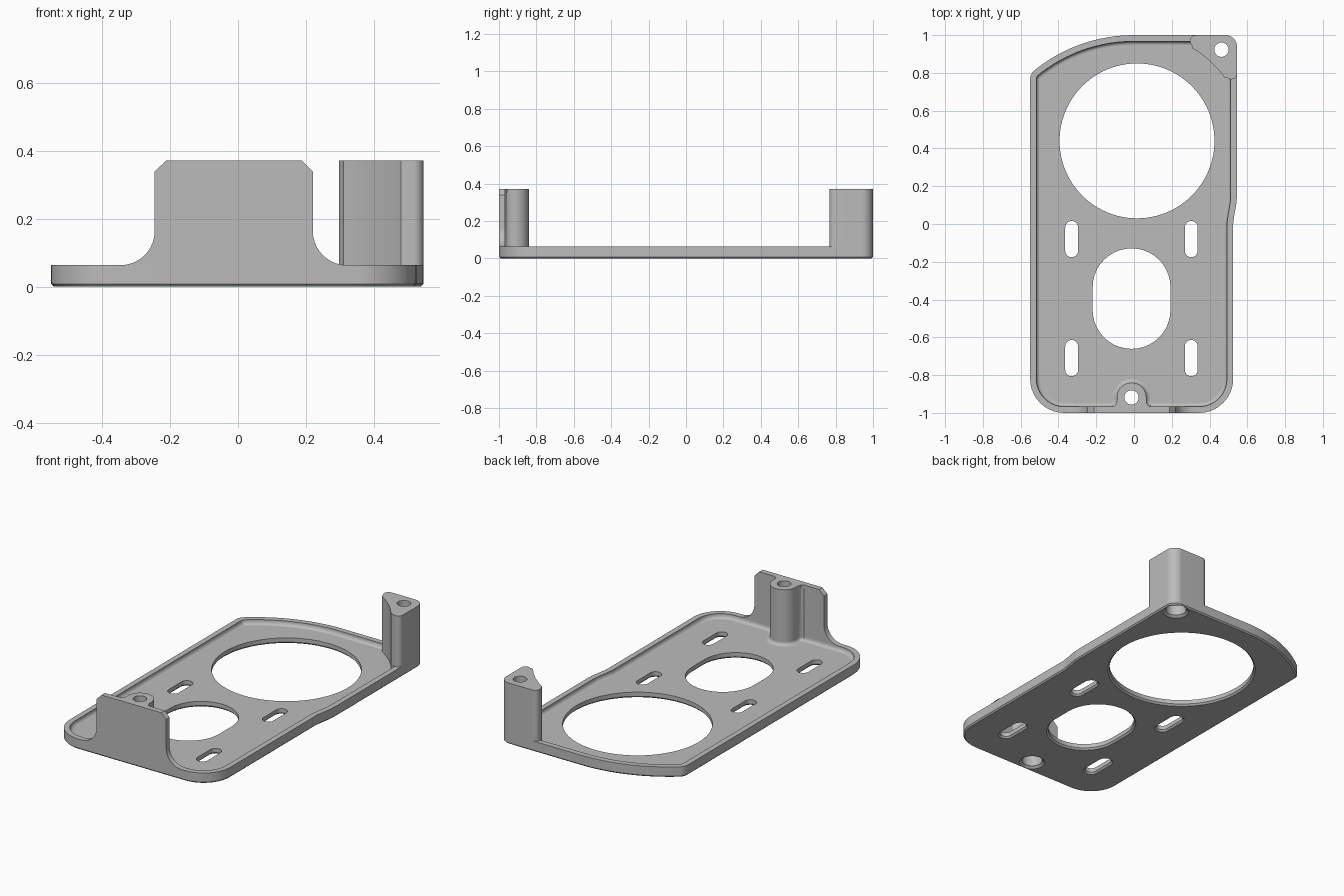
import bpy, bmesh
from math import cos, sin, radians
from mathutils import Matrix, Vector

if "Cube" in bpy.data.objects:
    bpy.data.objects.remove(bpy.data.objects["Cube"])

RIM, FLOOR, TOP = 0.063, 0.035, 0.37

grey = bpy.data.materials.new("plain_grey")
grey.use_nodes = True
grey.diffuse_color = (0.5, 0.5, 0.5, 1)
grey.node_tree.nodes["Principled BSDF"].inputs["Base Color"].default_value = (0.5, 0.5, 0.5, 1)


def arc(cx, cy, r, a0, a1, n=10):
    angles = [radians(a0 + (a1 - a0) * i / n) for i in range(n + 1)]
    return [(cx + r * cos(a), cy + r * sin(a)) for a in angles]


def circle(cx, cy, r, n=64):
    return arc(cx, cy, r, 0, 360, n)[:-1]


def slot(cx, cy, r, half):
    """Vertical slot outline with round ends."""
    return arc(cx, cy + half - r, r, 0, 180, 20) + arc(cx, cy - half + r, r, 180, 360, 20)


def inset(pts, d):
    """Move a counter-clockwise outline inward by d."""
    out = []
    for i, p in enumerate(pts):
        p = Vector(p)
        a = (p - Vector(pts[i - 1])).normalized()
        b = (Vector(pts[(i + 1) % len(pts)]) - p).normalized()
        na, nb = Vector((-a.y, a.x)), Vector((-b.y, b.x))
        out.append(p + (na + nb) * d / (1 + na.dot(nb)))
    return out


def loft(name, pts, levels, upright=False):
    """Stack inset copies of an outline; levels are (height, inset)."""
    bm = bmesh.new()
    rings = [[bm.verts.new((p[0], p[1], z)) for p in inset(pts, d)] for z, d in levels]
    bm.faces.new(rings[0][::-1])
    bm.faces.new(rings[-1])
    n = len(pts)
    for lo, hi in zip(rings, rings[1:]):
        for i in range(n):
            j = (i + 1) % n
            bm.faces.new((lo[i], lo[j], hi[j], hi[i]))
    if upright:
        bm.transform(Matrix.Rotation(radians(90), 4, 'X'))
    me = bpy.data.meshes.new(name)
    bm.to_mesh(me)
    bm.free()
    ob = bpy.data.objects.new(name, me)
    bpy.context.collection.objects.link(ob)
    me.materials.append(grey)
    return ob


def finish(ob, cutters):
    """Cut the openings, then shade smoothly with sharp edges."""
    bpy.ops.object.select_all(action='DESELECT')
    ob.select_set(True)
    bpy.context.view_layer.objects.active = ob
    for c in cutters:
        m = ob.modifiers.new("cut", 'BOOLEAN')
        m.operation, m.solver, m.object = 'DIFFERENCE', 'EXACT', c
        bpy.ops.object.modifier_apply(modifier=m.name)
    bpy.ops.object.shade_smooth_by_angle(angle=radians(35))
    w = ob.modifiers.new("weighted", 'WEIGHTED_NORMAL')
    w.keep_sharp = True


# Plate outline, counter-clockwise from the front left corner
outline = (arc(-0.37, -0.82, 0.18, 180, 270) + arc(0.345, -0.82, 0.18, 270, 360)
           + [(0.525, 0.0), (0.53, 0.04), (0.542, 0.11), (0.545, 0.15)]
           + arc(0.485, 0.94, 0.06, 0, 90, 8)
           + arc(0, 0.16, 0.84, 90, 128.9, 16)
           + arc(-0.49, 0.767, 0.06, 128.9, 180, 5)[1:])
plate = loft("base_plate", outline, [(0, 0.008), (0.008, 0), (RIM, 0)])

# Recess with a small fillet around the floor
fillet = [(FLOOR + 0.02 * (1 - cos(radians(a))), 0.033 + 0.02 * (1 - sin(radians(a))))
          for a in (0, 30, 60, 90)]
recess = loft("recess_cutter", outline, fillet + [(0.2, 0.033)])

# Openings, chamfered underneath
edge = [(-0.01, -0.02), (0.01, 0), (0.2, 0)]
openings = [loft("round_cutter", circle(0.016, 0.44, 0.41, 96), edge),
            loft("oblong_cutter", slot(-0.013, -0.395, 0.206, 0.266), edge)]
for x in (-0.33, 0.303):
    for y in (-0.08, -0.71):
        openings.append(loft("slot_cutter", slot(x, y, 0.034, 0.096), edge))

# Counterbored screw holes
bore = [(-0.01, -0.028), (0.012, 0), (0.25, 0), (0.25, 0.02), (0.6, 0.02)]
cx, cy = -0.013, -0.918
front_hole = loft("front_hole_cutter", circle(cx, cy, 0.058, 40), bore)
back_hole = loft("back_hole_cutter", circle(0.463, 0.923, 0.058, 40), bore)

# Front wall with flared foot and clipped top corners
wall_profile = (arc(0.32, RIM + 0.1, 0.1, 270, 180)
                + [(0.22, 0.338), (0.188, TOP), (-0.212, TOP), (-0.245, 0.338)]
                + arc(-0.345, RIM + 0.1, 0.1, 0, -90))
wall = loft("front_wall", wall_profile, [(0.967, 0), (1.0, 0)], upright=True)

# Screw boss behind the wall
boss_outline = ([(cx - 0.1, -0.968), (cx + 0.1, -0.968), (cx + 0.085, -0.958), (cx + 0.078, -0.94)]
                + arc(cx, cy, 0.078, 0, 180, 20)
                + [(cx - 0.078, -0.94), (cx - 0.085, -0.958)])
boss = loft("screw_boss", boss_outline,
            [(0.02, -0.02), (FLOOR, -0.02), (0.038, -0.01), (0.045, -0.003), (0.055, 0), (TOP, 0)])

# Corner post, hollowed to follow the round opening
post_outline = (arc(0.485, 0.94, 0.06, 0, 90, 8)
                + arc(0.327, 0.97, 0.03, 90, 215, 8)
                + arc(0.016, 0.44, 0.572, 59, 36, 12)
                + arc(0.517, 0.794, 0.028, 235, 360, 8))
post = loft("corner_post", post_outline,
            [(0.02, 0.001), (RIM - 0.001, 0.001), (RIM, 0), (TOP, 0)])

finish(plate, [recess] + openings + [front_hole, back_hole])
finish(wall, [front_hole])
finish(boss, [front_hole])
finish(post, [back_hole])

for c in [recess, front_hole, back_hole] + openings:
    bpy.data.objects.remove(c)
